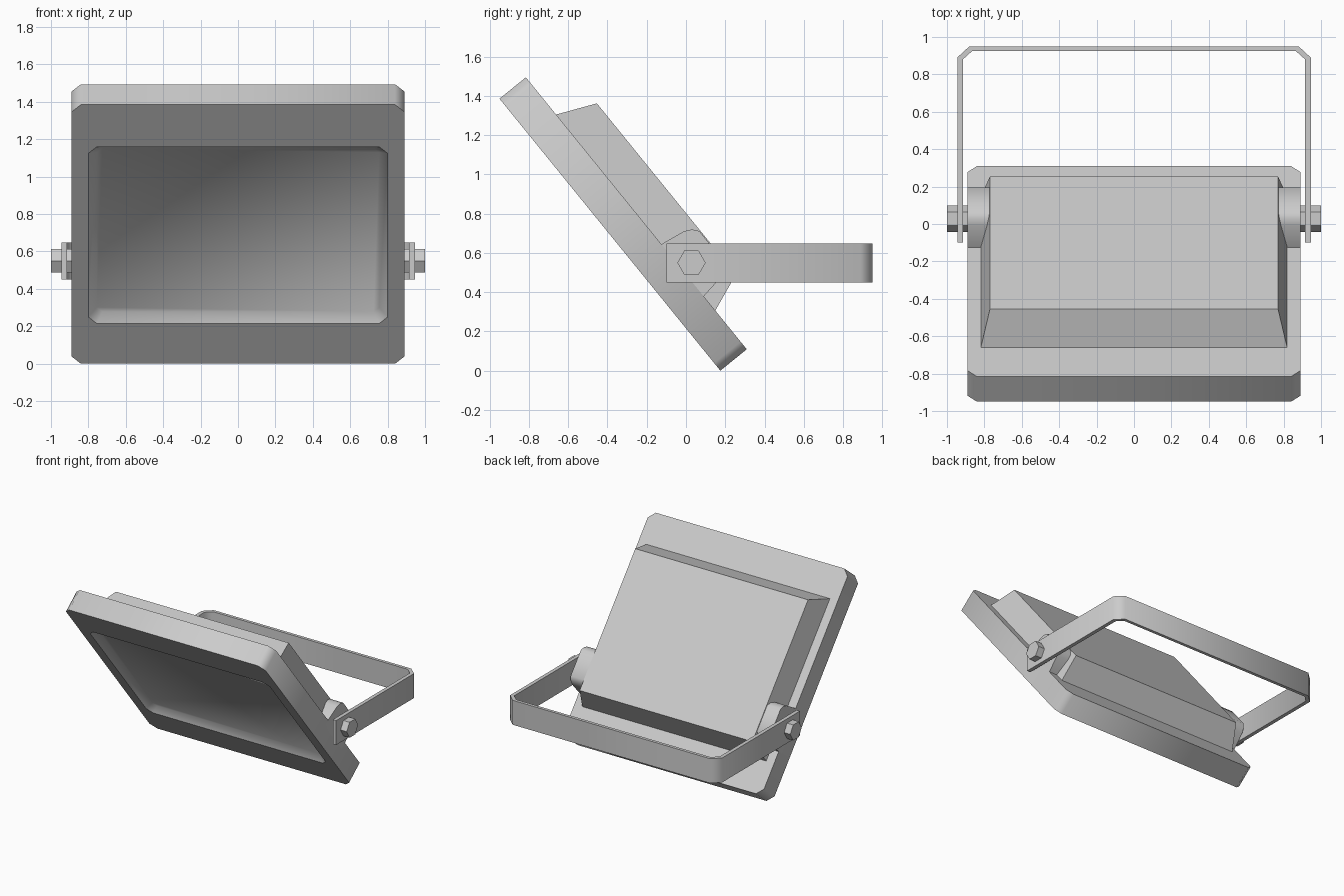
import bpy, bmesh, math
from mathutils import Vector

if "Cube" in bpy.data.objects:
    bpy.data.objects.remove(bpy.data.objects["Cube"])

# Tilted lamp axes: u runs up the panel, n runs out of its back
U = Vector((0, -0.6305, 0.7763))
N = Vector((0, 0.7763, 0.6305))
ORIGIN = Vector((0, 0.175, 0.0))


def tilt(x, u, n):
    return ORIGIN + Vector((x, 0, 0)) + U * u + N * n


def chamfered(half_x, u0, u1, n, c):
    """Rectangle with cut corners lying in the tilted panel plane."""
    a = half_x
    pts = [(a - c, u0), (a, u0 + c), (a, u1 - c), (a - c, u1),
           (c - a, u1), (-a, u1 - c), (-a, u0 + c), (c - a, u0)]
    return [tilt(x, u, n) for x, u in pts]


def loft(name, rings, angle=50, sharp_rings=()):
    """Bridge equal-length rings, cap both ends, smooth below the angle."""
    bm = bmesh.new()
    loops = [[bm.verts.new(p) for p in ring] for ring in rings]
    for a, b in zip(loops, loops[1:]):
        for i in range(len(a)):
            j = (i + 1) % len(a)
            bm.faces.new((a[i], a[j], b[j], b[i]))
    bm.faces.new(loops[0][::-1])
    bm.faces.new(loops[-1])
    bmesh.ops.recalc_face_normals(bm, faces=bm.faces)
    for f in bm.faces:
        f.smooth = True
    for e in bm.edges:
        e.smooth = e.calc_face_angle(0) < math.radians(angle)
    for r in sharp_rings:
        ring = loops[r]
        for i, v in enumerate(ring):
            bm.edges.get((v, ring[(i + 1) % len(ring)])).smooth = False
    mesh = bpy.data.meshes.new(name)
    bm.to_mesh(mesh)
    bm.free()
    obj = bpy.data.objects.new(name, mesh)
    bpy.context.collection.objects.link(obj)
    return obj


# Front frame with the shallow dished reflector
loft("lamp_frame", [
    chamfered(0.755, 0.322, 1.449, 0.045, 0.03),
    chamfered(0.80, 0.277, 1.494, 0.0, 0.045),
    chamfered(0.89, 0.0, 1.784, 0.0, 0.05),
    chamfered(0.89, 0.0, 1.784, 0.173, 0.05),
], sharp_rings=[1])

# Tapered rear housing
loft("rear_housing", [
    [tilt(x, u, n) for x, u in ((a, u0), (a, u1), (-a, u1), (-a, u0))]
    for a, u0, u1, n in ((0.825, 0.245, 1.55, 0.15), (0.77, 0.33, 1.453, 0.37))
], angle=10)

# Pivot bosses and hexagonal bolts on both sides
half = [(0.171, 0.12), (0.171, 0.173), (0.15, 0.304), (0.132, 0.341), (0.102, 0.365)]
profile = [(0.518 + u, n) for u, n in half] + [(0.518 - u, n) for u, n in reversed(half)]
for side, label in ((1, "right"), (-1, "left")):
    loft("pivot_boss_" + label,
         [[tilt(side * x, u, n) for u, n in profile] for x in (0.76, 0.89)])
    loft("pivot_bolt_" + label,
         [[(side * x, 0.028 + 0.072 * math.cos(k * math.pi / 3),
            0.55 + 0.072 * math.sin(k * math.pi / 3)) for k in range(6)]
          for x in (0.87, 1.0)])

# U-shaped mounting bracket: (outer x, outer y, inner x, inner y) along one arm
arm = [(0.945, -0.10, 0.915, -0.10), (0.945, 0.89, 0.915, 0.88), (0.88, 0.95, 0.865, 0.925)]
path = arm + [(-ox, oy, -ix, iy) for ox, oy, ix, iy in reversed(arm)]
loft("mounting_bracket", [
    [(ox, oy, 0.45), (ox, oy, 0.647), (ix, iy, 0.647), (ix, iy, 0.45)]
    for ox, oy, ix, iy in path])
